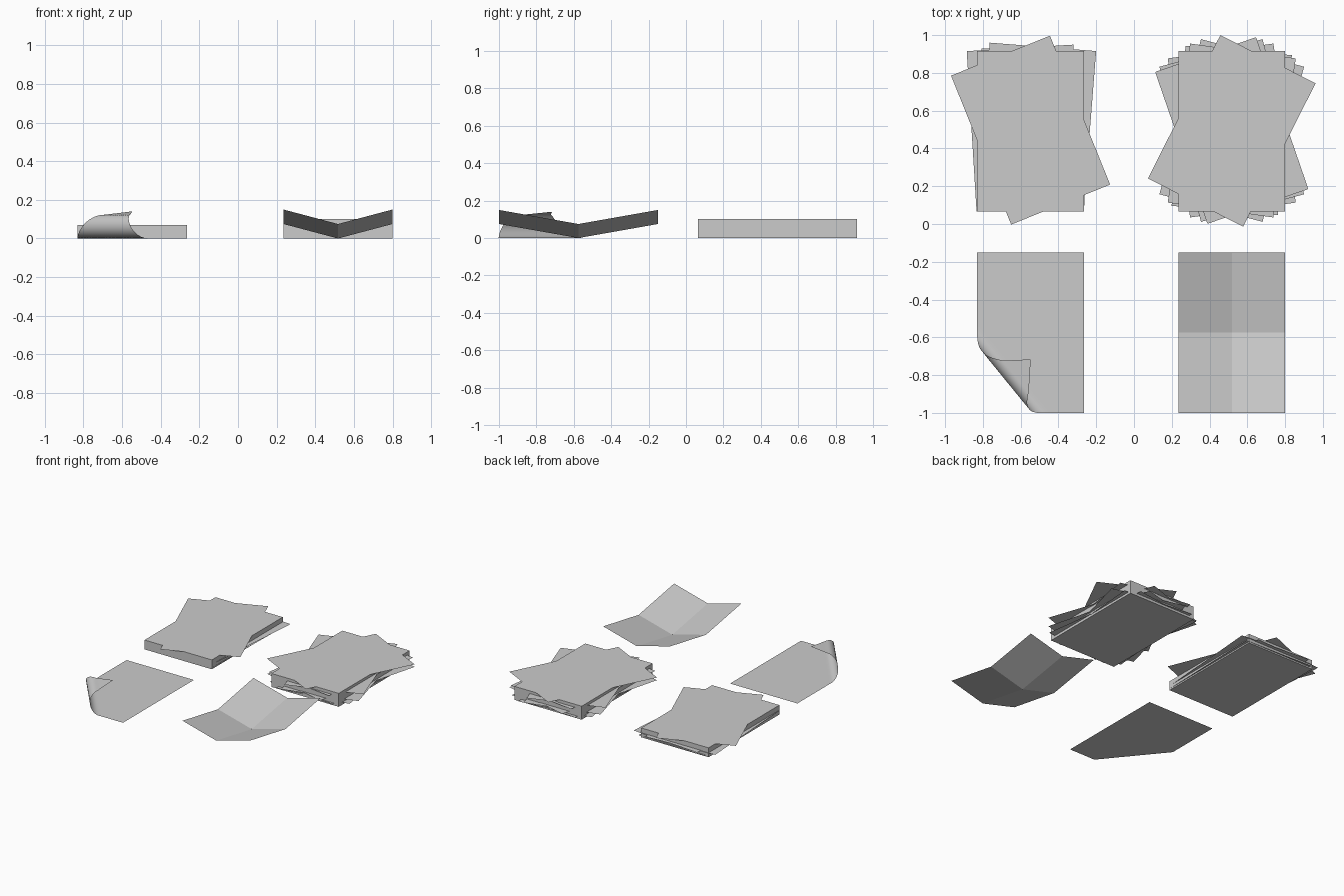
import bpy, bmesh
from math import pi, sin, cos, radians
from mathutils import Matrix, Vector

if "Cube" in bpy.data.objects:
    bpy.data.objects.remove(bpy.data.objects["Cube"])

W, L = 0.565, 0.85  # paper size


def finish(bm, name, smooth=False):
    me = bpy.data.meshes.new(name)
    bm.to_mesh(me)
    bm.free()
    ob = bpy.data.objects.new(name, me)
    bpy.context.collection.objects.link(ob)
    if smooth:
        for p in me.polygons:
            p.use_smooth = True
    return ob


def grid_sheet(name, nx, ny, shape, smooth=False):
    """Subdivided sheet; shape(u, v) gives the position, u and v in 0..1."""
    bm = bmesh.new()
    rows = [[bm.verts.new(shape(i / nx, j / ny)) for i in range(nx + 1)]
            for j in range(ny + 1)]
    for j in range(ny):
        for i in range(nx):
            bm.faces.new((rows[j][i], rows[j][i + 1], rows[j + 1][i + 1], rows[j + 1][i]))
    return finish(bm, name, smooth)


def loose_sheet(name, x, y, z, deg):
    """Flat single page, turned about z."""
    bm = bmesh.new()
    m = Matrix.Translation((x, y, z)) @ Matrix.Rotation(radians(deg), 4, 'Z') \
        @ Matrix.Diagonal((W, L, 1, 1))
    bmesh.ops.create_grid(bm, x_segments=1, y_segments=1, size=0.5, matrix=m)
    finish(bm, name)


def ream(name, x, y, z0, z1):
    """Neat block of pages."""
    bm = bmesh.new()
    m = Matrix.Translation((x, y, (z0 + z1) / 2)) @ Matrix.Diagonal((W, L, z1 - z0, 1))
    bmesh.ops.create_cube(bm, size=1, matrix=m)
    finish(bm, name)


def stack(name, x, y, levels, pages):
    for k, (a, b) in enumerate(zip(levels, levels[1:])):
        ream(f"{name}_block_{k}", x, y, a, b)
    for k, (dx, dy, z, deg) in enumerate(pages):
        loose_sheet(f"{name}_page_{k}", x + dx, y + dy, z, deg)


# neat stack: squared blocks with a few turned pages
stack("neat_stack", -0.5475, 0.49, (0, 0.012, 0.034, 0.047, 0.071),
      [(0.012, 0.008, 0.011, -1.5), (-0.03, 0.018, 0.033, 3.5),
       (0.032, 0.024, 0.035, -4.5), (0, 0.007, 0.074, 22)])

# messy stack: many turned pages
stack("messy_stack", 0.5175, 0.49, (0, 0.018, 0.036, 0.08, 0.102),
      [(0, 0.005, 0.017, -5), (0, 0.005, 0.019, 8), (0, 0.005, 0.0345, 15),
       (0, 0.005, 0.0365, -15), (0, 0.005, 0.079, -8), (0, 0.005, 0.082, 19),
       (0, 0.003, 0.105, -26.8)])

# page folded along both middles, edges lifted
grid_sheet("folded_page", 2, 4, lambda u, v: Vector((
    0.235 + W * u, -1 + L * v,
    0.075 * abs(2 * u - 1) + 0.075 * abs(2 * v - 1))))

# page with its front left corner curled over
N, D = Vector((-0.776, -0.632)), Vector((0.632, -0.776))
S0, R = 0.991, 0.058


def curl(u, v):
    p = Vector((-0.83 + W * u, -1 + L * v))
    s, t, z = p.dot(N), p.dot(D), 0.001
    a = s - S0
    if a > 0:
        th = min(a / R, pi)
        rest = max(a - pi * R, 0)
        z += 0.061 * (1 - cos(th)) + 0.17 * rest
        s = S0 + R * sin(th) - 1.12 * rest
        t -= 0.4 * rest
    q = N * s + D * t if a > 0 else p
    return Vector((q.x, q.y, z))


grid_sheet("curled_page", 56, 84, curl, smooth=True)
